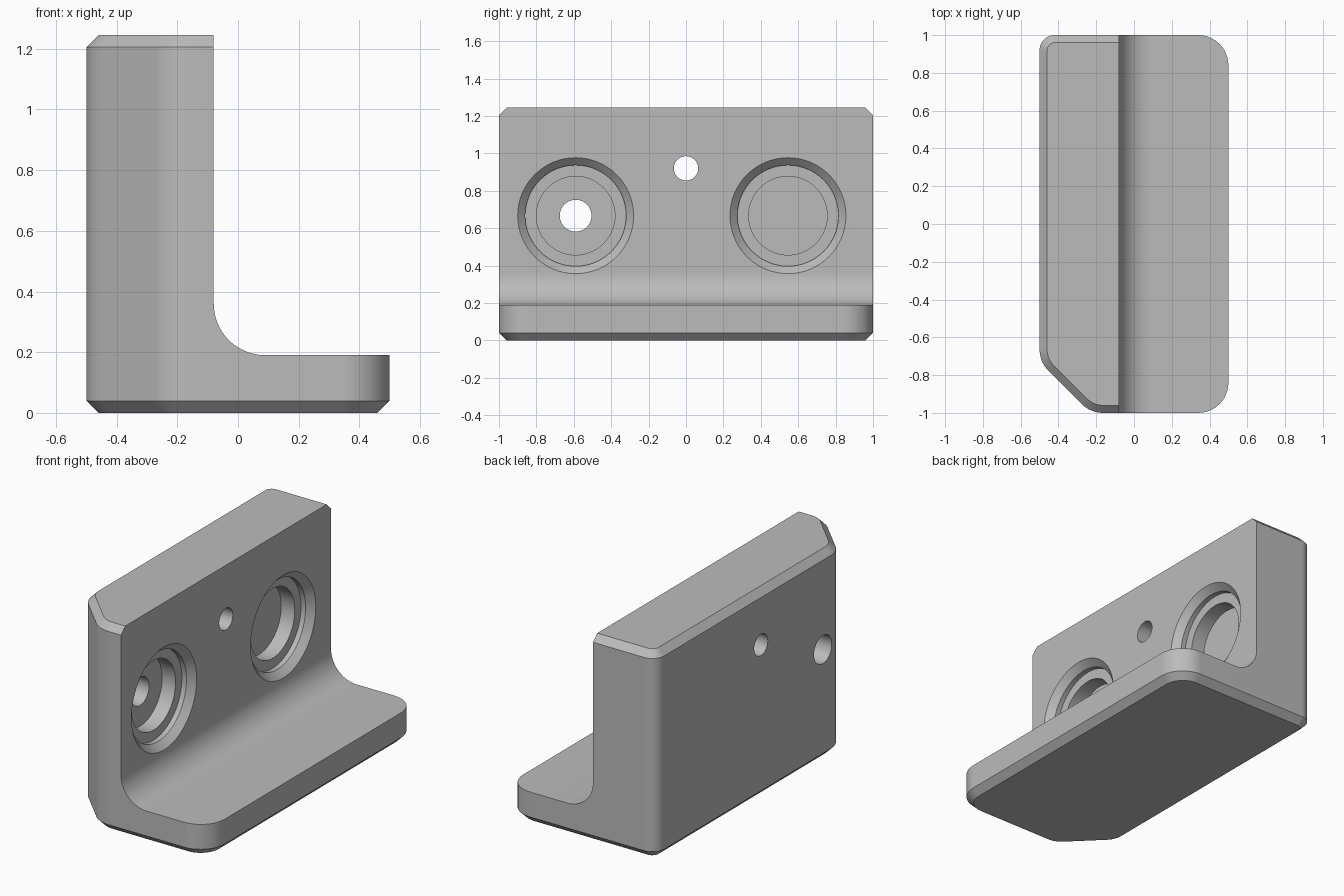
import bpy, bmesh, math
from mathutils import Vector

if "Cube" in bpy.data.objects:
    bpy.data.objects.remove(bpy.data.objects["Cube"], do_unlink=True)

HEIGHT, CHAMFER = 1.245, 0.04
WALL_FACE, BASE_TOP, FILLET = -0.08, 0.19, 0.17

grey = bpy.data.materials.new("plain grey")
grey.use_nodes = True
grey.diffuse_color = (0.5, 0.5, 0.5, 1)
grey.node_tree.nodes["Principled BSDF"].inputs["Base Color"].default_value = (0.5, 0.5, 0.5, 1)


def loft(name, rings):
    """Closed solid skinned through rings that have equal point counts."""
    bm = bmesh.new()
    loops = [[bm.verts.new(p) for p in ring] for ring in rings]
    n = len(loops[0])
    for a, b in zip(loops, loops[1:]):
        for i in range(n):
            j = (i + 1) % n
            bm.faces.new((a[i], a[j], b[j], b[i]))
    bm.faces.new(loops[0][::-1])
    bm.faces.new(loops[-1])
    bmesh.ops.recalc_face_normals(bm, faces=bm.faces)
    mesh = bpy.data.meshes.new(name)
    bm.to_mesh(mesh)
    bm.free()
    mesh.materials.append(grey)
    obj = bpy.data.objects.new(name, mesh)
    bpy.context.collection.objects.link(obj)
    return obj


def plan_ring(inset, z, steps=10):
    """Rounded plan outline, shrunk by inset, at height z."""
    corners = [(0.5, -1, 0.16), (0.5, 1, 0.16), (-0.5, 1, 0.08),
               (-0.5, -0.73, 0.16), (-0.23, -1, 0.16)]
    pts = []
    for i, (x, y, r) in enumerate(corners):
        p = Vector((x, y))
        d1 = (p - Vector(corners[i - 1][:2])).normalized()
        d2 = (Vector(corners[(i + 1) % len(corners)][:2]) - p).normalized()
        n1, n2 = Vector((d1.y, -d1.x)), Vector((d2.y, -d2.x))
        centre = p - (n1 + n2) * r / (1 + n1.dot(n2))
        start, sweep = math.atan2(n1.y, n1.x), math.acos(n1.dot(n2))
        for k in range(steps + 1):
            a = start + sweep * k / steps
            pts.append((centre.x + (r - inset) * math.cos(a),
                        centre.y + (r - inset) * math.sin(a), z))
    return pts


def turned(name, y, z, profile, sides=64):
    """Round solid along x from (x, radius) pairs."""
    angles = [2 * math.pi * k / sides for k in range(sides)]
    return loft(name, [[(x, y + r * math.cos(a), z + r * math.sin(a)) for a in angles]
                       for x, r in profile])


def cut(target, cutter):
    cutter.hide_render = True
    mod = target.modifiers.new("cut", "BOOLEAN")
    mod.operation, mod.solver, mod.object = "DIFFERENCE", "EXACT", cutter
    bpy.context.view_layer.objects.active = target
    bpy.ops.object.modifier_apply(modifier=mod.name)
    bpy.data.objects.remove(cutter, do_unlink=True)


# Block with chamfered top and bottom rims
bracket = loft("angle_bracket", [plan_ring(CHAMFER, 0), plan_ring(0, CHAMFER),
                                 plan_ring(0, HEIGHT - CHAMFER), plan_ring(CHAMFER, HEIGHT)])

# Filleted step that leaves the wall and the base
section = [(WALL_FACE, 1.5)]
for k in range(17):
    a = math.pi * (1 + k / 32)
    section.append((WALL_FACE + FILLET * (1 + math.cos(a)),
                    BASE_TOP + FILLET * (1 + math.sin(a))))
section += [(0.7, BASE_TOP), (0.7, 1.5)]
cut(bracket, loft("step_cutter", [[(x, y, z) for x, z in section] for y in (-1.2, 1.2)]))

# Countersunk, stepped blind bores
bore = [(0.02, 0.33), (-0.04, 0.27), (-0.07, 0.27), (-0.07, 0.21), (-0.16, 0.21)]
for y in (-0.59, 0.545):
    cut(bracket, turned("bore_cutter", y, 0.667, [(WALL_FACE + x, r) for x, r in bore]))

# Through holes
for y, z, r in ((-0.59, 0.667, 0.085), (0, 0.92, 0.065)):
    cut(bracket, turned("hole_cutter", y, z, [(-0.6, r), (0.1, r)], 48))

# Smooth curves with crisp edges
bpy.ops.object.select_all(action="DESELECT")
bracket.select_set(True)
bpy.context.view_layer.objects.active = bracket
bpy.ops.object.shade_smooth_by_angle(angle=math.radians(30))
normals = bracket.modifiers.new("flat face normals", "WEIGHTED_NORMAL")
normals.keep_sharp = True
